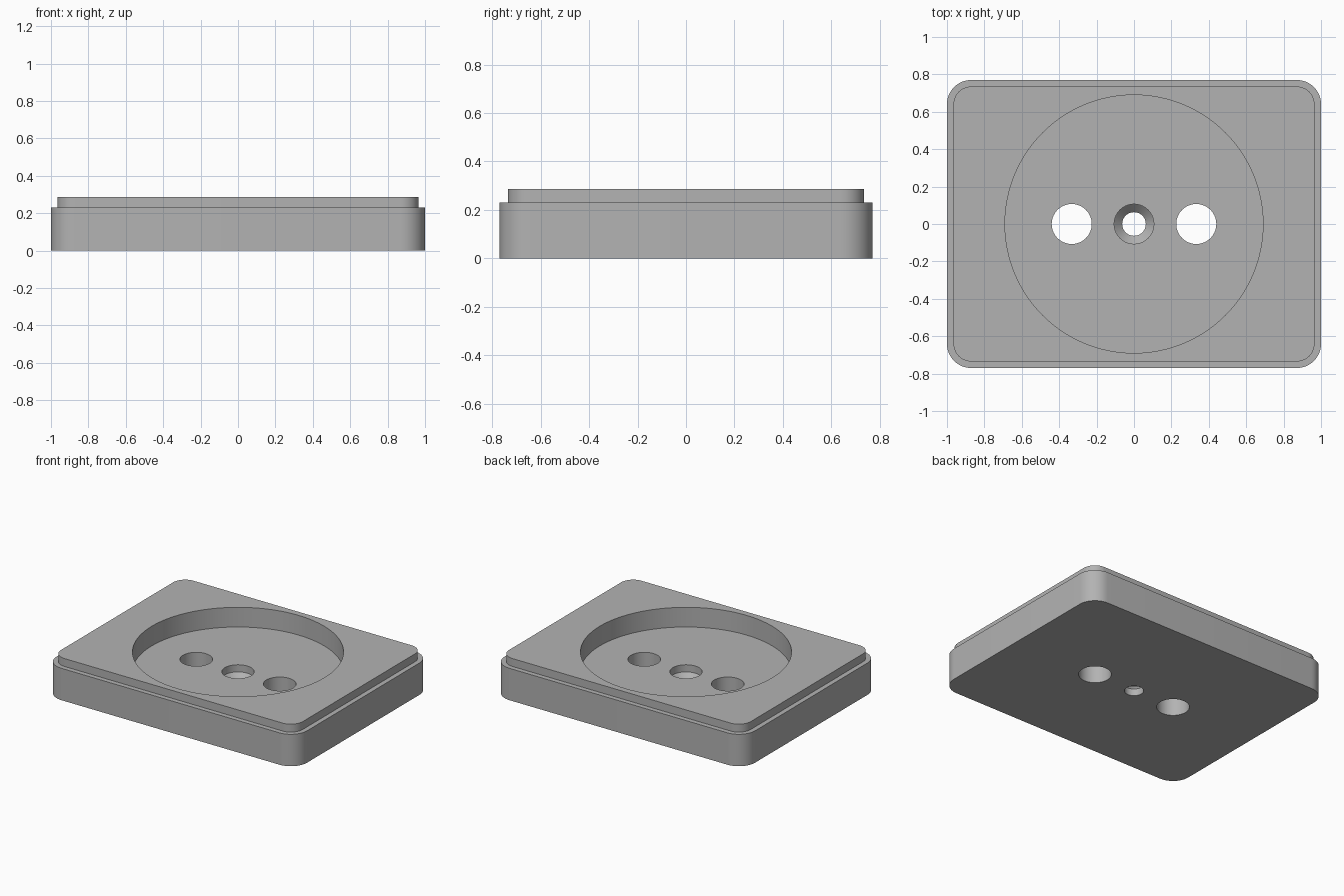
import bpy
import bmesh
from math import cos, sin, pi, radians

old = bpy.data.objects.get("Cube")
if old:
    bpy.data.objects.remove(old, do_unlink=True)

# One plain grey material
grey = bpy.data.materials.new("plain grey")
grey.use_nodes = True
grey_colour = (0.45, 0.45, 0.45, 1)
grey.diffuse_color = grey_colour
grey.node_tree.nodes["Principled BSDF"].inputs["Base Color"].default_value = grey_colour


def rounded_rect(hx, hy, r, steps=12):
    pts = []
    for q, (sx, sy) in enumerate([(1, 1), (-1, 1), (-1, -1), (1, -1)]):
        for i in range(steps + 1):
            a = (q + i / steps) * pi / 2
            pts.append((sx * (hx - r) + r * cos(a), sy * (hy - r) + r * sin(a)))
    return pts


def circle(r, x=0, n=96):
    return [(x + r * cos(2 * pi * i / n), r * sin(2 * pi * i / n)) for i in range(n)]


def stacked_solid(name, layers):
    """Closed solid through matching outlines, given as (outline, z) from the bottom up."""
    bm = bmesh.new()
    rings = [[bm.verts.new((x, y, z)) for x, y in outline] for outline, z in layers]
    for low, high in zip(rings, rings[1:]):
        for i in range(len(low)):
            j = (i + 1) % len(low)
            bm.faces.new((low[i], low[j], high[j], high[i]))
    bm.faces.new(rings[0][::-1])
    bm.faces.new(rings[-1])
    mesh = bpy.data.meshes.new(name)
    bm.to_mesh(mesh)
    bm.free()
    mesh.materials.append(grey)
    obj = bpy.data.objects.new(name, mesh)
    bpy.context.collection.objects.link(obj)
    return obj


# Base block with a stepped lip around its top
outer = rounded_rect(1, 0.77, 0.13)
inner = rounded_rect(0.965, 0.735, 0.095)
body = stacked_solid("base_block", [(outer, 0), (outer, 0.23), (inner, 0.23), (inner, 0.287)])

# Round recess, two through holes and a stepped, countersunk centre hole
floor = 0.145
cutters = [stacked_solid("recess_cutter", [(circle(0.69), floor), (circle(0.69), 0.4)])]
for side, x in (("left", 0.333), ("right", -0.333)):
    hole = circle(0.107, x, 64)
    cutters.append(stacked_solid(side + "_hole_cutter", [(hole, -0.1), (hole, 0.22)]))
narrow, wide = circle(0.063, 0, 64), circle(0.106, 0, 64)
cutters.append(stacked_solid("centre_hole_cutter",
                             [(narrow, -0.1), (narrow, 0.05), (wide, 0.093), (wide, 0.22)]))

bpy.ops.object.select_all(action="DESELECT")
body.select_set(True)
bpy.context.view_layer.objects.active = body
for cutter in cutters:
    cutter.hide_render = True
    mod = body.modifiers.new(cutter.name, "BOOLEAN")
    mod.operation = "DIFFERENCE"
    mod.solver = "EXACT"
    mod.object = cutter
    bpy.ops.object.modifier_apply(modifier=mod.name)
    bpy.data.objects.remove(cutter, do_unlink=True)

bpy.ops.object.shade_smooth_by_angle(angle=radians(30))
